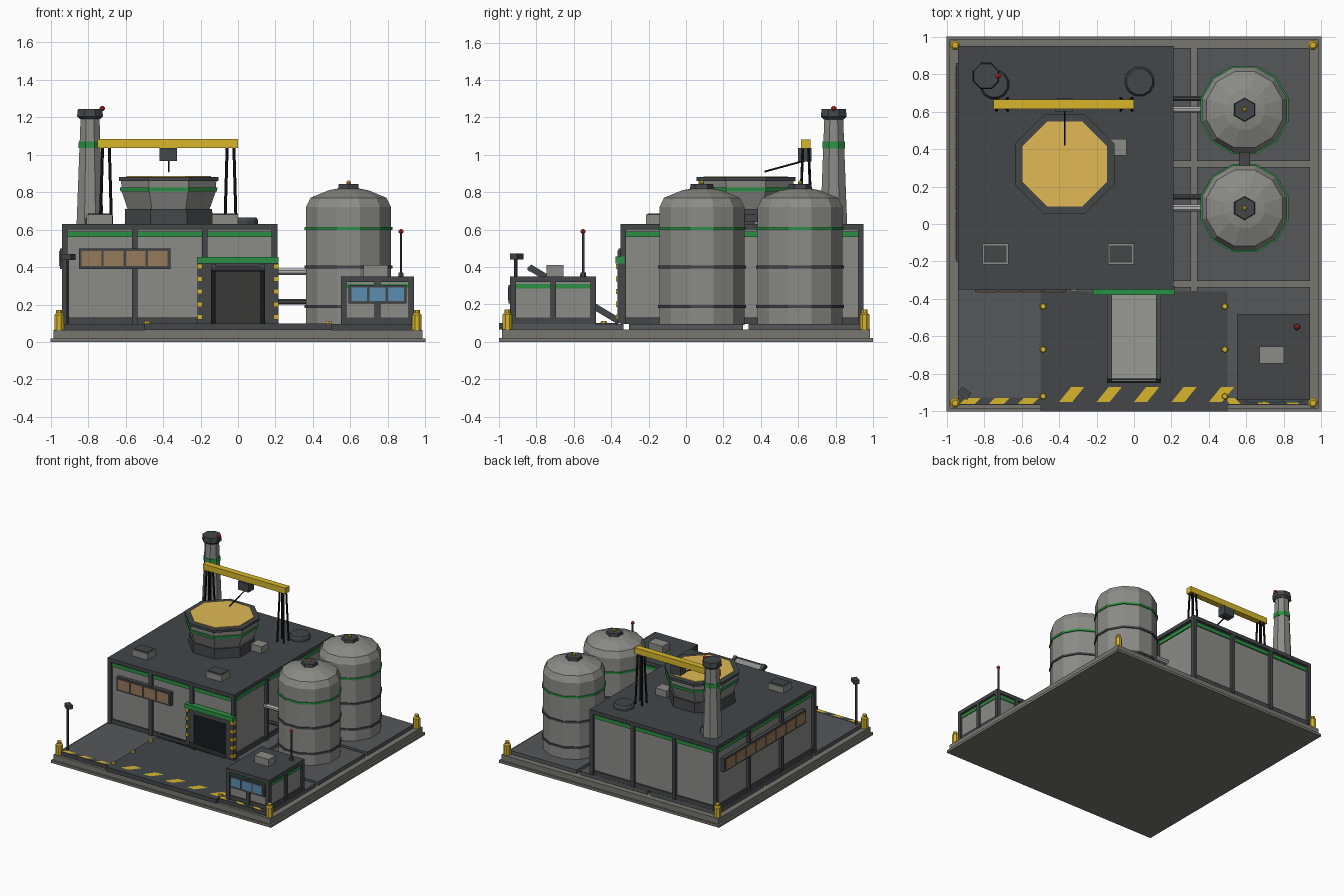
import bpy, bmesh, math
from mathutils import Vector

if "Cube" in bpy.data.objects:
    bpy.data.objects.remove(bpy.data.objects["Cube"])

def mat(name, hexcol):
    m = bpy.data.materials.new(name)
    lin = [(int(hexcol[i:i + 2], 16) / 255) ** 2.2 for i in (0, 2, 4)]
    m.diffuse_color = (*lin, 1)
    m.use_nodes = True
    m.node_tree.nodes["Principled BSDF"].inputs["Base Color"].default_value = m.diffuse_color
    return m

WALL, CONC, GROUND = mat("wall", "8a8a86"), mat("concrete", "76756f"), mat("ground", "56585a")
DARK, BLACK, STEEL = mat("dark", "45484a"), mat("black", "1e1f20"), mat("steel", "b0b0b0")
YEL, GRAIN, GREEN = mat("yellow", "d6b52f"), mat("grain", "e0b855"), mat("green", "2f8f45")
AMBER, BLUE, RED = mat("amber_glass", "94795a"), mat("blue_glass", "5a8cae"), mat("red", "c03030")

def finish(name, bm, m):
    bmesh.ops.recalc_face_normals(bm, faces=bm.faces)
    me = bpy.data.meshes.new(name)
    bm.to_mesh(me)
    bm.free()
    me.materials.append(m)
    ob = bpy.data.objects.new(name, me)
    bpy.context.collection.objects.link(ob)
    return ob

def box(name, x0, x1, y0, y1, z0, z1, m):
    bm = bmesh.new()
    bmesh.ops.create_cube(bm, size=1)
    for v in bm.verts:
        v.co = ((x0 + x1) / 2 + v.co.x * (x1 - x0), (y0 + y1) / 2 + v.co.y * (y1 - y0),
                (z0 + z1) / 2 + v.co.z * (z1 - z0))
    return finish(name, bm, m)

def lathe(name, x, y, prof, n, m, turn=0.5):
    """Stack n-sided rings given as (radius, z) and cap both ends."""
    bm = bmesh.new()
    rings = [[bm.verts.new((x + r * math.cos(2 * math.pi * (i + turn) / n),
                            y + r * math.sin(2 * math.pi * (i + turn) / n), z)) for i in range(n)]
             for r, z in prof]
    for a, b in zip(rings, rings[1:]):
        for i in range(n):
            bm.faces.new((a[i], a[(i + 1) % n], b[(i + 1) % n], b[i]))
    bm.faces.new(rings[0])
    bm.faces.new(rings[-1])
    return finish(name, bm, m)

def rod(name, a, b, r, m, n=8):
    a, b = Vector(a), Vector(b)
    ob = lathe(name, 0, 0, [(r, 0), (r, (b - a).length)], n, m)
    ob.location = a
    ob.rotation_euler = (b - a).to_track_quat('Z', 'Y').to_euler()
    return ob

def ball(name, x, y, z, r, m):
    lathe(name, x, y, [(r * .4, z - r * .9), (r, z - r * .3), (r, z + r * .3), (r * .4, z + r * .9)], 8, m)

def stripes(name, x0, step, count, y0, y1, z, w, slant):
    """Row of slanted hazard markings."""
    bm = bmesh.new()
    for i in range(count):
        x = x0 + i * step
        bm.faces.new([bm.verts.new(p) for p in
                      ((x, y0, z), (x + w, y0, z), (x + w + slant, y1, z), (x + slant, y1, z))])
    finish(name, bm, YEL)

def building(name, x0, x1, y0, y1, z1, nx, ny, g0, g1, t):
    """Walls with a column frame, plinth, green band and flat roof."""
    z0 = .095
    box(name + "_walls", x0 + t, x1 - t, y0 + t, y1 - t, z0, z1 - .01, WALL)
    box(name + "_plinth", x0 + t / 2, x1 - t / 2, y0 + t / 2, y1 - t / 2, z0, z0 + .035, DARK)
    box(name + "_green_band", x0 + t * .6, x1 - t * .6, y0 + t * .6, y1 - t * .6, g0, g1, GREEN)
    box(name + "_roof", x0, x1, y0, y1, z1 - .03, z1, DARK)
    w = .03
    for i in range(nx + 1):
        x = x0 + (x1 - x0 - w) * i / nx
        for y in (y0, y1 - w):
            box(name + "_column", x, x + w, y, y + w, z0, z1 - .03, DARK)
    for j in range(1, ny):
        y = y0 + (y1 - y0 - w) * j / ny
        for x in (x0, x1 - w):
            box(name + "_column", x, x + w, y, y + w, z0, z1 - .03, DARK)

# base and paving slabs with gaps
box("base_foot", -1, 1, -1, 1, 0, .02, CONC)
box("base_plate", -.985, .985, -.985, .985, .02, .065, CONC)
edges = [(-.94, -.335), (-.305, .305), (.335, .94)]
for xa, xb in edges:
    for ya, yb in edges:
        box("paving_slab", xa, xb, ya, yb, .065, .095, GROUND)
box("apron", -.5, .5, -1, -.36, .065, .1, DARK)
stripes("apron_stripes", -.4, .2, 5, -.95, -.87, .102, .07, .065)
box("edge_strip_left", -.94, -.5, -.965, -.925, .06, .097, DARK)
box("edge_strip_right", .5, .94, -.965, -.925, .06, .097, DARK)
stripes("edge_stripes_left", -.93, .155, 3, -.96, -.93, .099, .08, .03)
stripes("edge_stripes_right", .51, .155, 3, -.96, -.93, .099, .06, -.03)
for sx in (-1, 1):
    for sy in (-1, 1):
        lathe("corner_bollard", sx * .955, sy * .955,
              [(.027, .06), (.027, .145), (.018, .155), (.018, .172)], 8, YEL)
    for y in (-.44, -.67, -.92):
        lathe("apron_marker", sx * .485, y, [(.018, .1), (.014, .112)], 6, YEL)

# main hall
building("hall", -.94, .21, -.35, .95, .63, 3, 3, .56, .59, .022)
box("front_window_frame", -.85, -.36, -.36, -.32, .39, .5, DARK)
for i in range(4):
    x = -.835 + i * .118
    box("front_window_pane", x, x + .105, -.365, -.33, .405, .487, AMBER)
box("side_window_frame", -.95, -.91, -.2, .86, .39, .5, DARK)
for i in range(8):
    y = -.185 + i * .1295
    box("side_window_pane", -.955, -.92, y, y + .117, .405, .487, AMBER)

# doorway with striped posts
box("door_opening", -.15, .15, -.358, -.33, .1, .4, BLACK)
box("door_lintel", -.2, .2, -.365, -.33, .385, .43, DARK)
box("door_header", -.22, .215, -.378, -.33, .42, .455, GREEN)
for x in (-.18, .18):
    box("door_post", x - .035, x + .035, -.365, -.33, .1, .42, DARK)
    for k in range(5):
        z = .12 + k * .0675
        box("door_post_stripe", x + (.01 if x > 0 else -.035), x + (.035 if x > 0 else -.01),
            -.374, -.33, z, z + .027, YEL)

# inclined conveyor rising out of the door
def incline(name, x0, x1, z0, z1, m):
    dy, dz = -.48, .29
    ob = box(name, x0, x1, -math.hypot(dy, dz), 0, z0, z1, m)
    ob.location = (0, -.36, .105)
    ob.rotation_euler.x = -math.atan2(dz, -dy)
incline("conveyor_bed", -.12, .12, -.01, .01, WALL)
for s in (-1, 1):
    incline("conveyor_rail", s * .13 - .013, s * .13 + .013, -.012, .022, DARK)
rod("conveyor_roller", (-.145, -.835, .39), (.145, -.835, .39), .014, DARK)

# grain hopper on the roof
A = 1 / math.cos(math.pi / 8)
hx, hy = -.37, .32
lathe("hopper_base", hx, hy, [(.235 * A, .62), (.232 * A, .71)], 8, DARK)
lathe("hopper_bowl", hx, hy, [(.215 * A, .7), (.25 * A, .8), (.255 * A, .865)], 8, WALL)
lathe("hopper_green_ring", hx, hy, [(.258 * A, .803), (.26 * A, .825)], 8, GREEN)
lathe("hopper_lip", hx, hy, [(.265 * A, .86), (.265 * A, .88)], 8, DARK)
lathe("hopper_fill", hx, hy, [(.226 * A, .865), (.226 * A, .885)], 8, GRAIN)

# gantry crane
box("gantry_beam", -.75, 0, .615, .665, 1.035, 1.083, YEL)
for x in (-.705, -.04):
    for sx in (-1, 1):
        for sy in (-1, 1):
            rod("gantry_leg", (x + sx * .03, .64 + sy * .032, .62), (x + sx * .018, .64 + sy * .015, 1.04),
                .008, BLACK, 6)
box("gantry_trolley", -.42, -.325, .6, .67, .965, 1.035, DARK)
rod("gantry_cable", (-.37, .64, .97), (-.37, .42, .91), .005, BLACK, 6)

# chimney
lathe("chimney", -.79, .79, [(.078, .62), (.054, 1.21)], 8, WALL)
lathe("chimney_band", -.79, .79, [(.066, 1.035), (.065, 1.07)], 8, GREEN)
lathe("chimney_cap", -.79, .79, [(.06, 1.19), (.075, 1.205), (.07, 1.245)], 8, DARK)
ball("chimney_light", -.725, .79, 1.247, .015, RED)

# roof equipment
for x, y in ((-.745, .745), (.03, .76)):
    lathe("roof_fan", x, y, [(.08, .62), (.08, .65), (.07, .665)], 12, DARK)
for x in (-.74, -.07):
    box("skylight_frame", x - .07, x + .07, -.215, -.105, .62, .68, WALL)
    box("skylight_glass", x - .06, x + .06, -.205, -.115, .66, .687, DARK)
box("roof_vent", -.14, -.04, .365, .455, .62, .685, WALL)

# storage tanks with pipes to the hall
for y in (.61, .085):
    lathe("tank", .59, y, [(.235, .09), (.235, .72), (.21, .77), (.11, .81), (.055, .82)], 12, WALL)
    for z, m in ((.19, DARK), (.4, DARK), (.605, GREEN)):
        lathe("tank_ring", .59, y, [(.243, z - .008), (.243, z + .008)], 12, m)
    lathe("tank_hatch", .59, y, [(.065, .81), (.06, .843)], 6, DARK)
    ball("tank_knob", .59, y, .85, .013, YEL)
    rod("feed_pipe", (.18, y, .375), (.4, y, .375), .02, STEEL)
    rod("drain_pipe", (.18, y + .06, .215), (.42, y + .06, .215), .015, DARK)
box("tank_link", .56, .62, .3, .4, .64, .68, DARK)

# control office
building("office", .55, .94, -.94, -.48, .35, 2, 2, .285, .31, .016)
box("office_window_frame", .59, .9, -.948, -.92, .205, .305, DARK)
for i in range(3):
    x = .605 + i * .098
    box("office_window_pane", x, x + .085, -.953, -.93, .22, .292, BLUE)
box("office_roof_unit", .67, .8, -.745, -.655, .34, .41, WALL)
rod("antenna", (.87, -.55, .34), (.87, -.55, .58), .007, DARK, 6)
lathe("antenna_foot", .87, -.55, [(.018, .345), (.014, .37)], 6, DARK)
ball("antenna_light", .87, -.55, .59, .014, RED)

# lamp post
rod("lamp_post", (-.91, -.91, .09), (-.91, -.91, .45), .009, DARK, 6)
lamp = box("lamp_head", -.03, .03, -.022, .022, -.016, .016, DARK)
lamp.location, lamp.rotation_euler = (-.905, -.905, .455), (0, 0, -.6)
